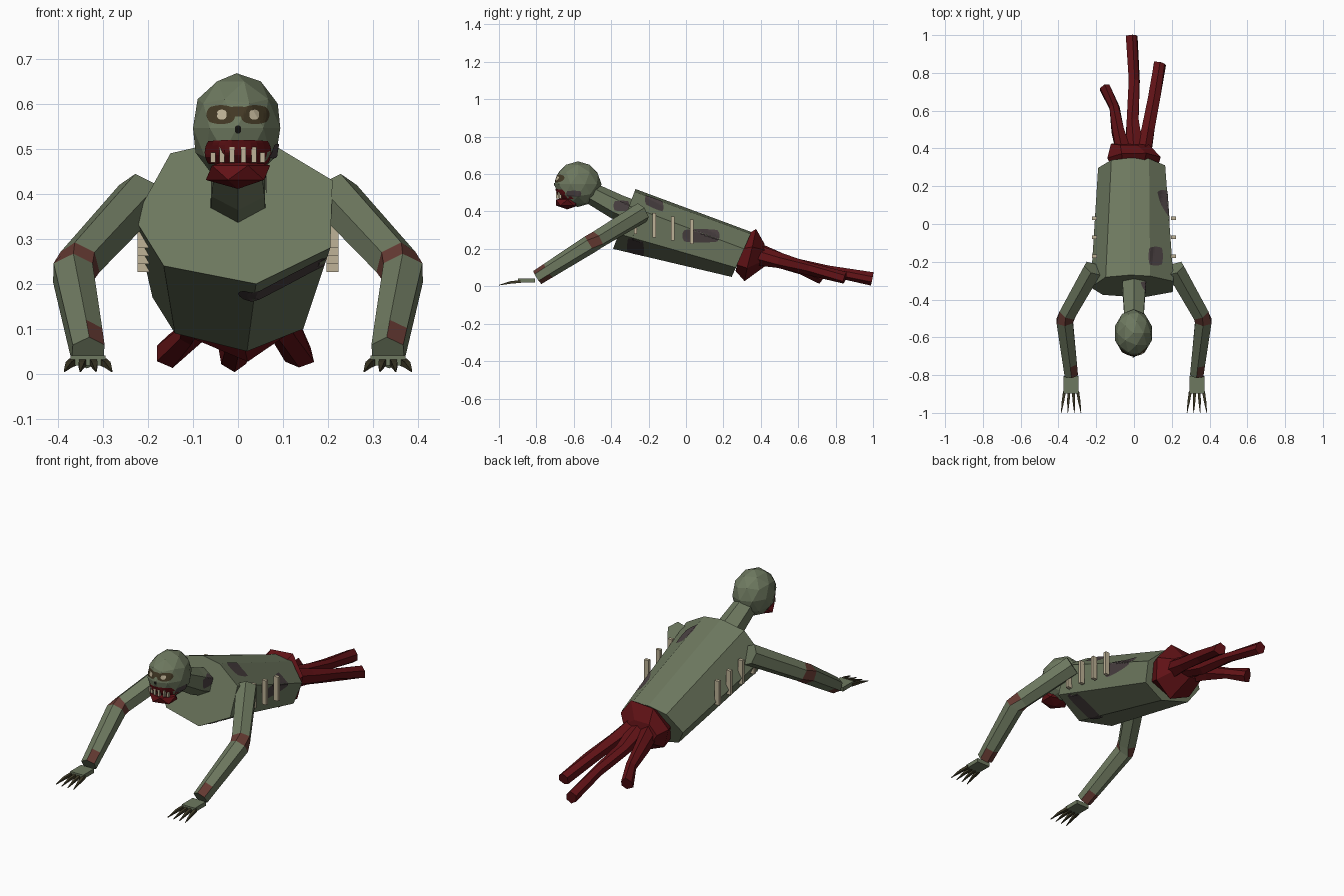
import bpy, bmesh, math, random
from mathutils import Vector, Matrix
from mathutils.bvhtree import BVHTree

random.seed(4)
if "Cube" in bpy.data.objects:
    bpy.data.objects.remove(bpy.data.objects["Cube"])


def material(name, *rgb):
    m = bpy.data.materials.new(name)
    m.use_nodes = True
    m.diffuse_color = (*rgb, 1)
    bsdf = next(n for n in m.node_tree.nodes if n.type == 'BSDF_PRINCIPLED')
    bsdf.inputs["Base Color"].default_value = (*rgb, 1)
    return m


SKIN = material("skin green", 0.155, 0.19, 0.115)
BRUISE = material("bruise purple", 0.07, 0.053, 0.055)
GORE = material("gore red", 0.12, 0.006, 0.008)
WOUND = material("wound brown red", 0.13, 0.042, 0.032)
BONE = material("bone", 0.52, 0.45, 0.31)
SOCKET = material("socket brown", 0.055, 0.04, 0.018)
CLAW = material("claw olive", 0.05, 0.043, 0.02)
BLACK = material("nostril black", 0.008, 0.007, 0.006)


def finish(name, bm, *mats):
    bmesh.ops.recalc_face_normals(bm, faces=bm.faces)
    mesh = bpy.data.meshes.new(name)
    bm.to_mesh(mesh)
    bm.free()
    for m in mats:
        mesh.materials.append(m)
    ob = bpy.data.objects.new(name, mesh)
    bpy.context.collection.objects.link(ob)
    return ob


def loft(name, rings, mats, rule=None):
    """Skin a list of equal-length rings, capping both ends."""
    bm = bmesh.new()
    rows = [[bm.verts.new(p) for p in ring] for ring in rings]
    n = len(rows[0])
    for s in range(len(rows) - 1):
        for i in range(n):
            j = (i + 1) % n
            f = bm.faces.new((rows[s][i], rows[s][j], rows[s + 1][j], rows[s + 1][i]))
            if rule:
                f.material_index = rule(s, i)
    bm.faces.new(rows[0])
    bm.faces.new(rows[-1])
    return finish(name, bm, *mats)


def tube(name, path, radii, sides, mats, rule=None, jitter=0.0):
    pts = [Vector(p) for p in path]
    rings = []
    for k, p in enumerate(pts):
        t = pts[min(k + 1, len(pts) - 1)] - pts[max(k - 1, 0)]
        q = t.to_track_quat('Z', 'Y')
        ring = []
        for i in range(sides):
            a = math.tau * (i + 0.5) / sides
            r = radii[k] * (1 + random.uniform(-jitter, jitter))
            ring.append(p + q @ Vector((r * math.cos(a), r * math.sin(a), 0)))
        rings.append(ring)
    return loft(name, rings, mats, rule)


def ball(name, loc, size, level, mat):
    bm = bmesh.new()
    mtx = Matrix.Translation(loc) @ Matrix.Diagonal((*size, 1))
    bmesh.ops.create_icosphere(bm, subdivisions=level, radius=1, matrix=mtx)
    return finish(name, bm, mat)


def box(name, loc, size, mat):
    bm = bmesh.new()
    mtx = Matrix.Translation(loc) @ Matrix.Diagonal((*size, 1))
    bmesh.ops.create_cube(bm, size=1, matrix=mtx)
    return finish(name, bm, mat)


def patch(name, target, start, u, v, mat, lift=0.003, square=4.0):
    """Drape a rounded sheet, spanned by u and v, onto the target's surface."""
    src = bmesh.new()
    src.from_mesh(target.data)
    tree = BVHTree.FromBMesh(src)
    src.free()
    start, u, v = Vector(start), Vector(u), Vector(v)
    ray = u.cross(v).normalized()
    bm = bmesh.new()
    n = 10
    grid = {}
    for i in range(n + 1):
        for j in range(n + 1):
            a, b = 2 * i / n - 1, 2 * j / n - 1
            p = start + u * a * math.sqrt(1 - b * b / square) + v * b * math.sqrt(1 - a * a / square)
            hit = tree.ray_cast(p, ray)
            if hit[0]:
                grid[i, j] = bm.verts.new(hit[0] - ray * lift)
    for i in range(n):
        for j in range(n):
            keys = [(i, j), (i + 1, j), (i + 1, j + 1), (i, j + 1)]
            if all(k in grid for k in keys):
                bm.faces.new([grid[k] for k in keys])
    ob = finish(name, bm, mat)
    return ob


# Torso: slanted shoulder end lofted to a smaller slanted waist end
chest = [(-.15, .49), (-.02, .52), (.085, .505), (.21, .43),
         (.205, .28), (.04, .20), (-.165, .24), (-.23, .345)]
waist = [(-.12, .265), (-.02, .29), (.08, .28), (.165, .2),
         (.145, .10), (.02, .05), (-.14, .09), (-.19, .17)]
torso = loft("torso", [[(x, -.27 - (.52 - z) * .375, z) for x, z in chest],
                       [(x, .35 - (.29 - z) * .44, z) for x, z in waist]], [SKIN])

# Neck, head and jaw
neck = tube("neck", [(0, -.25, .375), (0, -.37, .425), (0, -.53, .51)],
            [.072, .068, .056], 6, [SKIN])
head = ball("head", (-.003, -.578, .546), (.102, .126, .122), 2, SKIN)
jaw = ball("jaw", (0, -.635, .447), (.08, .07, .036), 1, GORE)

# Face markings, draped from the front
X, Z = Vector((1, 0, 0)), Vector((0, 0, 1))


def face_patch(name, x, z, w, h, mat, lift=0.003, square=2.5):
    patch(name, head, (x, -1, z), X * w, Z * h, mat, lift, square)
    # drape direction X cross Z points to -y, so flip it
    

def face_mark(name, x, z, w, h, mat, lift=0.003, square=2.5):
    patch(name, head, (x, -1, z), Z * h, X * w, mat, lift, square)


for s, side in ((1, "left"), (-1, "right")):
    face_mark(side + "_eye_socket", s * .038, .576, .032, .021, SOCKET)
    face_mark(side + "_eye", s * .036, .576, .011, .011, BONE, .006)
face_mark("brow_bridge", 0, .583, .03, .011, SOCKET)
face_mark("nostril", 0, .543, .007, .009, BLACK)
face_mark("mouth", 0, .492, .074, .028, GORE, .004, 5)
for i, x in enumerate((-.056, -.036, -.013, .012, .036, .054)):
    tall = .034 if 0 < i < 5 else .022
    box(f"tooth_{i}", (x, -.693 + abs(x) * .4, .47 + tall / 2), (.011, .012, tall), BONE)

# Bruises on the left flank, back, belly, neck and cheek
Y = Vector((0, 1, 0))
patch("flank_bruise", torso, (1, .08, .27), Z * .036, Y * .1, BRUISE)
patch("shoulder_bruise", torso, (.115, -.17, 1), Y * .05, X * .038, BRUISE)
patch("belly_bruise", torso, (.1, -.27, -1), X * .1, Y * .045, BRUISE)
patch("neck_bruise", neck, (1, -.345, .43), Z * .028, Y * .042, BRUISE)
patch("cheek_bruise", head, (1, -.60, .495), Z * .016, Y * .04, BRUISE)

# Arms, hands, claws and exposed ribs on both sides
for s, side in ((1, "left"), (-1, "right")):
    shoulder, elbow, wrist = [Vector((s * x, y, z)) for x, y, z in
                              ((.215, -.235, .395), (.368, -.505, .23), (.333, -.795, .047))]
    path = [shoulder, elbow.lerp(shoulder, .11), elbow.lerp(wrist, .03),
            wrist.lerp(elbow, .2), wrist]
    tube(side + "_arm", path, [.056, .05, .05, .043, .041], 6, [SKIN, WOUND],
         lambda g, i: int((g == 1 and i != 4) or (g == 3 and i in (0, 3, 4))))
    box(side + "_palm", (s * .333, -.852, .03), (.078, .092, .022), SKIN)
    for i in range(4):
        k = i - 1.5
        tube(f"{side}_claw_{i}", [(s * .333 + k * .023, -.885, .026),
                                  (s * .333 + k * .029, -.94, .02),
                                  (s * .333 + k * .035, -1, .006)],
             [.011, .009, .002], 4, [CLAW])
    for i in range(4):
        y = -.27 + i * .1
        box(f"{side}_rib_{i}", (s * .21, y, .345 - i * .018), (.026, .018, .13), BONE)

# Torn waist
stump = []
for y, lean, cx, cz, rx, rz in ((.285, .05, .0, .17, .125, .095), (.345, .08, .01, .172, .145, .138),
                                (.425, -.02, -.02, .175, .1, .06)):
    ring = []
    for i in range(7):
        a = math.tau * i / 7 + .3
        r = random.uniform(.93, 1.07)
        ring.append((cx + rx * r * math.cos(a), y + lean * .4 * math.sin(a), cz + rz * r * math.sin(a)))
    stump.append(ring)
loft("torn_waist", stump, [GORE])

# Trailing entrails
trails = {
    "right_entrail": [(-.06, .38, .18), (-.085, .5, .14), (-.108, .62, .09), (-.15, .725, .047)],
    "middle_entrail": [(0, .38, .17), (-.012, .55, .125), (.004, .76, .085), (-.008, .995, .038)],
    "left_entrail": [(.055, .38, .17), (.075, .5, .135), (.105, .66, .095), (.137, .85, .045)],
}
for name, path in trails.items():
    tube(name, path, [.05, .036, .031, .034], 6, [GORE], jitter=.25)
